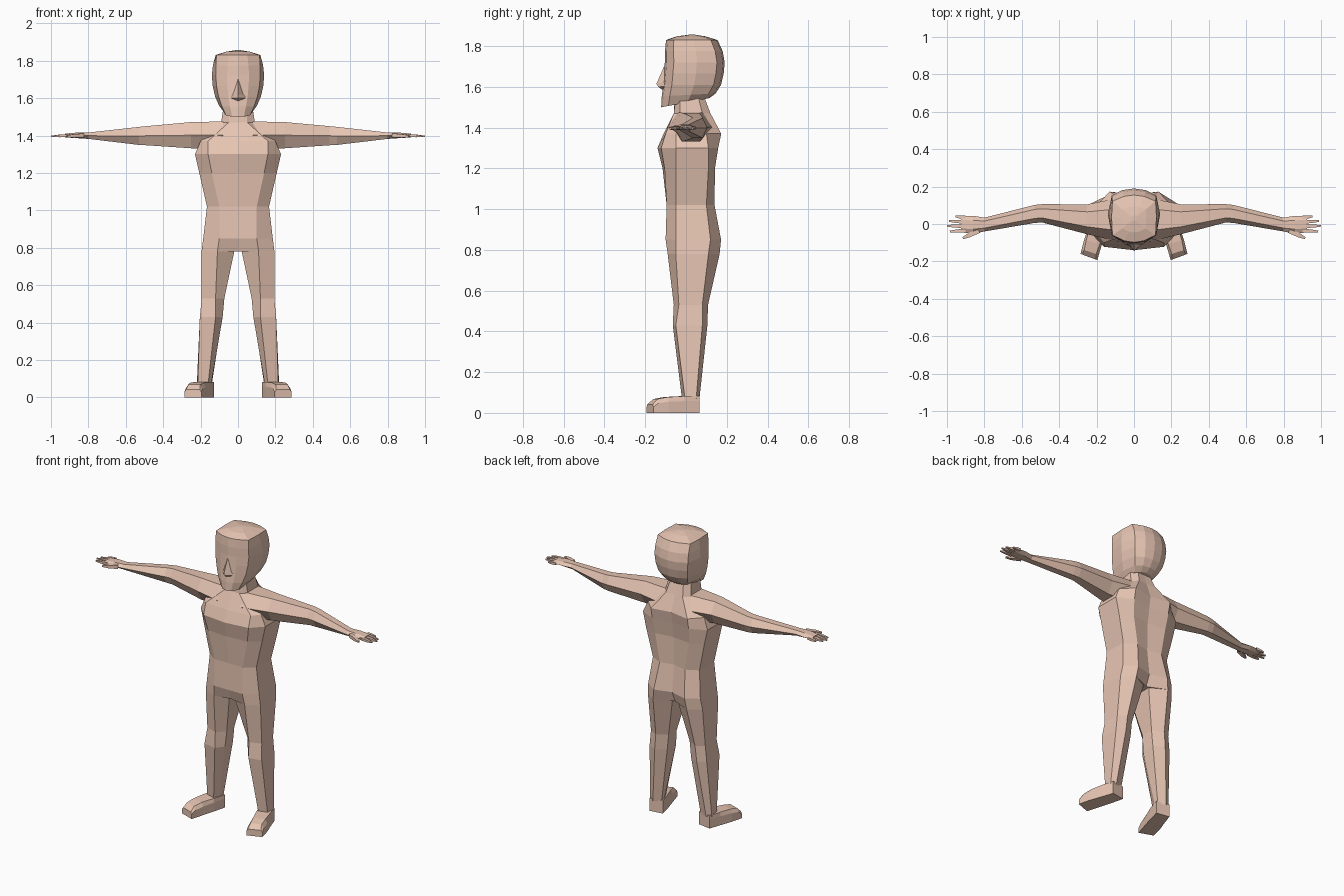
import bpy, bmesh
from mathutils import Vector

skin = bpy.data.materials.new("skin")
skin.diffuse_color = (0.80, 0.56, 0.45, 1)


def loft(name, rings, cap_start=True, cap_end=True, mirror=False):
    """Flat-faced skin through a list of equal-length point rings."""
    bm = bmesh.new()
    vs = [[bm.verts.new(p) for p in r] for r in rings]
    n = len(rings[0])
    for a, b in zip(vs, vs[1:]):
        for i in range(n):
            j = (i + 1) % n
            bm.faces.new((a[i], a[j], b[j], b[i]))
    if cap_start:
        bm.faces.new(vs[0][::-1])
    if cap_end:
        bm.faces.new(vs[-1])
    bmesh.ops.recalc_face_normals(bm, faces=bm.faces)
    me = bpy.data.meshes.new(name)
    bm.to_mesh(me)
    bm.free()
    me.materials.append(skin)
    ob = bpy.data.objects.new(name, me)
    bpy.context.collection.objects.link(ob)
    if mirror:
        m = ob.modifiers.new("mirror", 'MIRROR')
        m.use_mirror_merge = False
    return ob


def symmetric(half):
    """Half outline, front centre to back centre, completed on -x."""
    return half + [(-x, y, z) for x, y, z in half[-2:0:-1]]


# torso and neck: z, front centre y, front corner, side, back corner, back centre y
def torso_ring(z, fc, fx, fy, w, s0, s1, bx, by, bc):
    return symmetric([(0, fc, z), (fx, fy, z), (w, s0, z), (w, s1, z), (bx, by, z), (0, bc, z)])


loft("torso_and_neck", [torso_ring(*r) for r in (
    (0.78, -.07, .11, -.09, .195, -.05, .11, .12, .165, .11),
    (0.85, -.10, .10, -.10, .186, -.05, .12, .11, .172, .14),
    (1.02, -.095, .10, -.095, .166, -.05, .10, .09, .14, .12),
    (1.20, -.115, .14, -.105, .207, -.05, .11, .12, .142, .125),
    (1.30, -.14, .16, -.122, .23, -.05, .11, .13, .158, .14),
    (1.37, -.11, .16, -.10, .20, -.05, .10, .13, .173, .15),
    (1.47, -.06, .05, -.06, .09, -.03, .08, .06, .12, .115),
    (1.55, -.055, .045, -.05, .078, -.03, .06, .045, .09, .09))])


# legs: six-sided rings of (x, y) per height
leg = {
    0.78: ((.02, -.06), (.11, -.09), (.195, -.05), (.195, .11), (.12, .165), (.02, .11)),
    0.53: ((.073, -.01), (.12, -.06), (.194, -.035), (.194, .08), (.14, .108), (.075, .07)),
    0.43: ((.082, -.015), (.12, -.065), (.204, -.05), (.204, .08), (.15, .105), (.085, .07)),
    0.07: ((.143, .02), (.16, -.02), (.215, -.005), (.22, .05), (.19, .066), (.14, .05)),
}
loft("leg", [[(x, y, z) for x, y in r] for z, r in leg.items()], False, False, True)


# feet: inner and outer edge from heel to toe, turned outwards
def foot_ring(inner, outer, h, bevel=0.0):
    a, b = Vector((*inner, 0)), Vector((*outer, 0))
    up = Vector((0, 0, h))
    return [a, b, b + up * .7, b.lerp(a, bevel) + up, a.lerp(b, bevel) + up, a + up * .7]


loft("foot", [foot_ring(*r) for r in (
    ((.128, .052), (.214, .066), .082),
    ((.148, -.03), (.24, -.01), .082, .05),
    ((.172, -.11), (.267, -.085), .078, .12),
    ((.188, -.165), (.28, -.135), .068, .15),
    ((.196, -.193), (.286, -.16), .042, .1))], mirror=True)


# arms with palms: hexagonal rings along x
def arm_ring(x, y0, y1, z0, z1, shift=0.0):
    d, m = y1 - y0, (z0 + z1) / 2
    return [(x, y0, m), (x, y0 + .25 * d, z1), (x, y0 + .75 * d, z1),
            (x, y1, m), (x, y0 + .75 * d, z0), (x, y0 + .25 * d, z0)]


loft("arm", [arm_ring(*r) for r in (
    (.08, -.095, .14, 1.33, 1.475),
    (.25, -.055, .105, 1.332, 1.472),
    (.49, .008, .106, 1.348, 1.450),
    (.53, .006, .102, 1.350, 1.446),
    (.80, -.040, .034, 1.382, 1.416),
    (.86, -.052, .044, 1.386, 1.416),
    (.925, -.045, .042, 1.390, 1.410))], False, True, True)


# fingers and thumb: tapering four-sided spikes
def finger(name, base, tip, r):
    rings = []
    b, t = Vector((*base, 1.40)), Vector((*tip, 1.396))
    side = (t - b).cross(Vector((0, 0, 1))).normalized()
    for f, k in ((0, 1), (.6, .85), (1, .4)):
        p, s, u = b.lerp(t, f), side * r * k, Vector((0, 0, r * k * .8))
        rings.append([p + s - u, p + s + u, p - s + u, p - s - u])
    loft(name, rings, False, True, True)


for i, (y, tip) in enumerate(((.034, (.955, .040)), (.011, (.99, .016)),
                              (-.012, (1.0, -.010)), (-.035, (.985, -.040)))):
    finger(f"finger_{i + 1}", (.90, y), tip, .010)
finger("thumb", (.83, -.035), (.915, -.076), .014)


# head: z, half width, front y, back y, forward tilt, corner squareness
def head_ring(z, w, f, b, tilt=0.0, sq=.85):
    m, d = (f + b) / 2 + .01, b - f
    half = [(0, f), (.42 * w, f + .03 * d), (sq * w, f + .15 * d), (w, m),
            (sq * w, b - .13 * d), (.45 * w, b - .03 * d), (0, b)]
    return symmetric([(x, y, z + tilt * y) for x, y in half])


loft("head", [head_ring(*r) for r in (
    (1.523, .075, -.122, .115, .19),
    (1.560, .102, -.119, .145, .05),
    (1.610, .123, -.112, .172),
    (1.665, .135, -.108, .185),
    (1.720, .140, -.104, .190),
    (1.775, .134, -.103, .180, 0, .88),
    (1.830, .120, -.098, .155, 0, .96),
    (1.848, .065, -.045, .095, 0, .96),
    (1.856, .015, .015, .045))])

# nose: wedge from bridge to tip
loft("nose", [
    [(-.004, -.10, 1.70), (0, -.108, 1.70), (.004, -.10, 1.70)],
    [(-.032, -.10, 1.622), (0, -.145, 1.615), (.032, -.10, 1.622)],
    [(-.05, -.10, 1.602), (0, -.136, 1.60), (.05, -.10, 1.602)],
    [(-.03, -.10, 1.588), (0, -.112, 1.583), (.03, -.10, 1.588)]])
